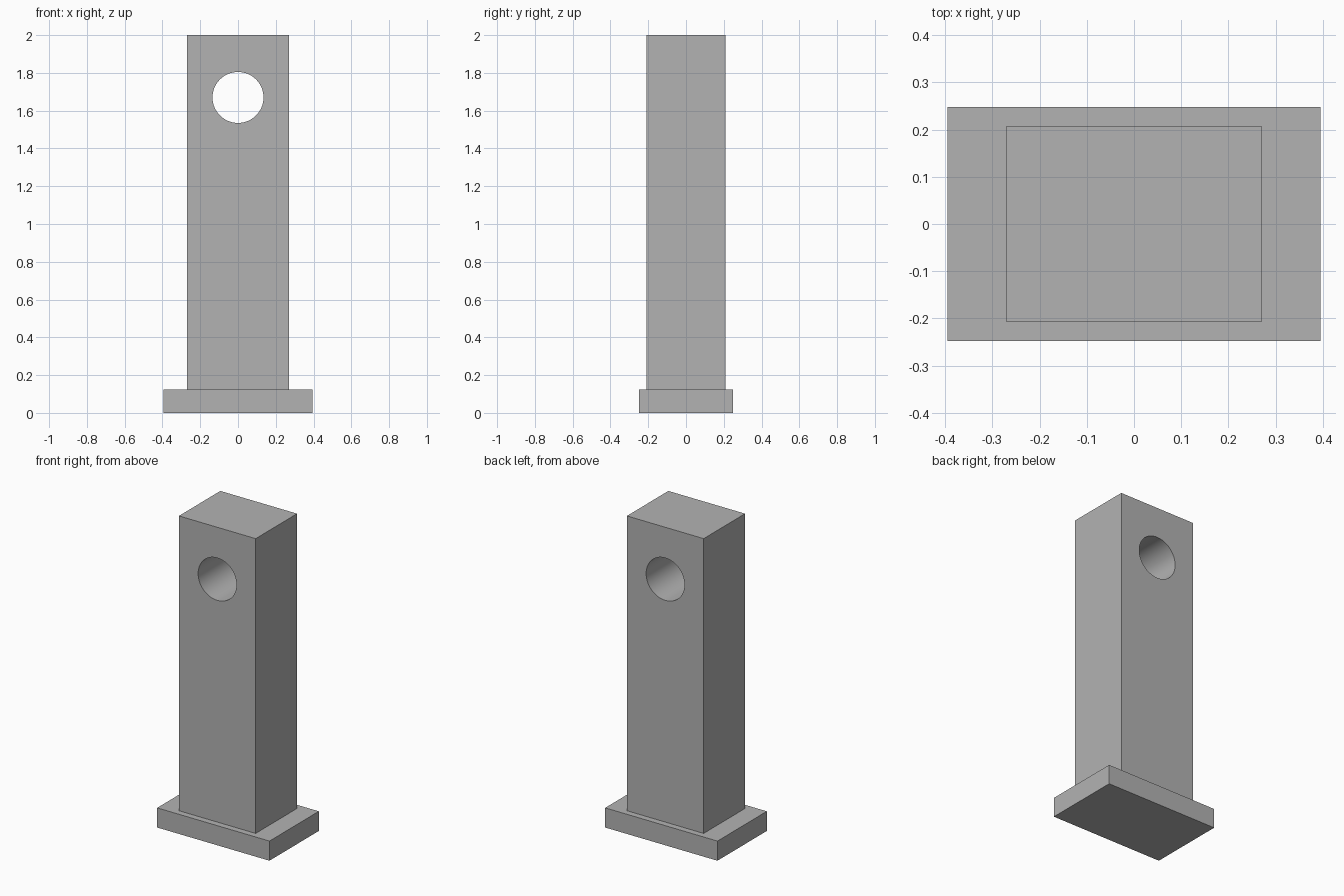
import bpy
from math import radians

default_cube = bpy.data.objects.get("Cube")
if default_cube:
    bpy.data.objects.remove(default_cube, do_unlink=True)

# Single plain grey
grey = bpy.data.materials.new("plain grey")
grey.use_nodes = True
colour = (0.45, 0.45, 0.45, 1)
grey.diffuse_color = colour
grey.node_tree.nodes["Principled BSDF"].inputs["Base Color"].default_value = colour


def block(name, width, depth, bottom, top):
    bpy.ops.mesh.primitive_cube_add(size=1, location=(0, 0, (bottom + top) / 2))
    obj = bpy.context.object
    obj.name = name
    obj.scale = (width, depth, top - bottom)
    bpy.ops.object.transform_apply(location=False, rotation=False, scale=True)
    obj.data.materials.append(grey)
    return obj


# Foot plate and upright post
base = block("base_plate", 0.79, 0.496, 0, 0.125)
post = block("post", 0.54, 0.416, 0.125, 2)

# Round hole through the post, front to back
bpy.ops.mesh.primitive_cylinder_add(vertices=64, radius=0.135, depth=1,
                                    location=(0, 0, 1.67),
                                    rotation=(radians(90), 0, 0))
cutter = bpy.context.object
cutter.name = "hole_cutter"
cutter.data.materials.append(grey)

cut = post.modifiers.new("hole", "BOOLEAN")
cut.operation = "DIFFERENCE"
cut.solver = "EXACT"
cut.object = cutter
bpy.context.view_layer.objects.active = post
bpy.ops.object.modifier_apply(modifier=cut.name)
bpy.data.objects.remove(cutter, do_unlink=True)

# Smooth bore, sharp block edges
bpy.ops.object.select_all(action="DESELECT")
post.select_set(True)
bpy.context.view_layer.objects.active = post
bpy.ops.object.shade_smooth_by_angle(angle=radians(30))
